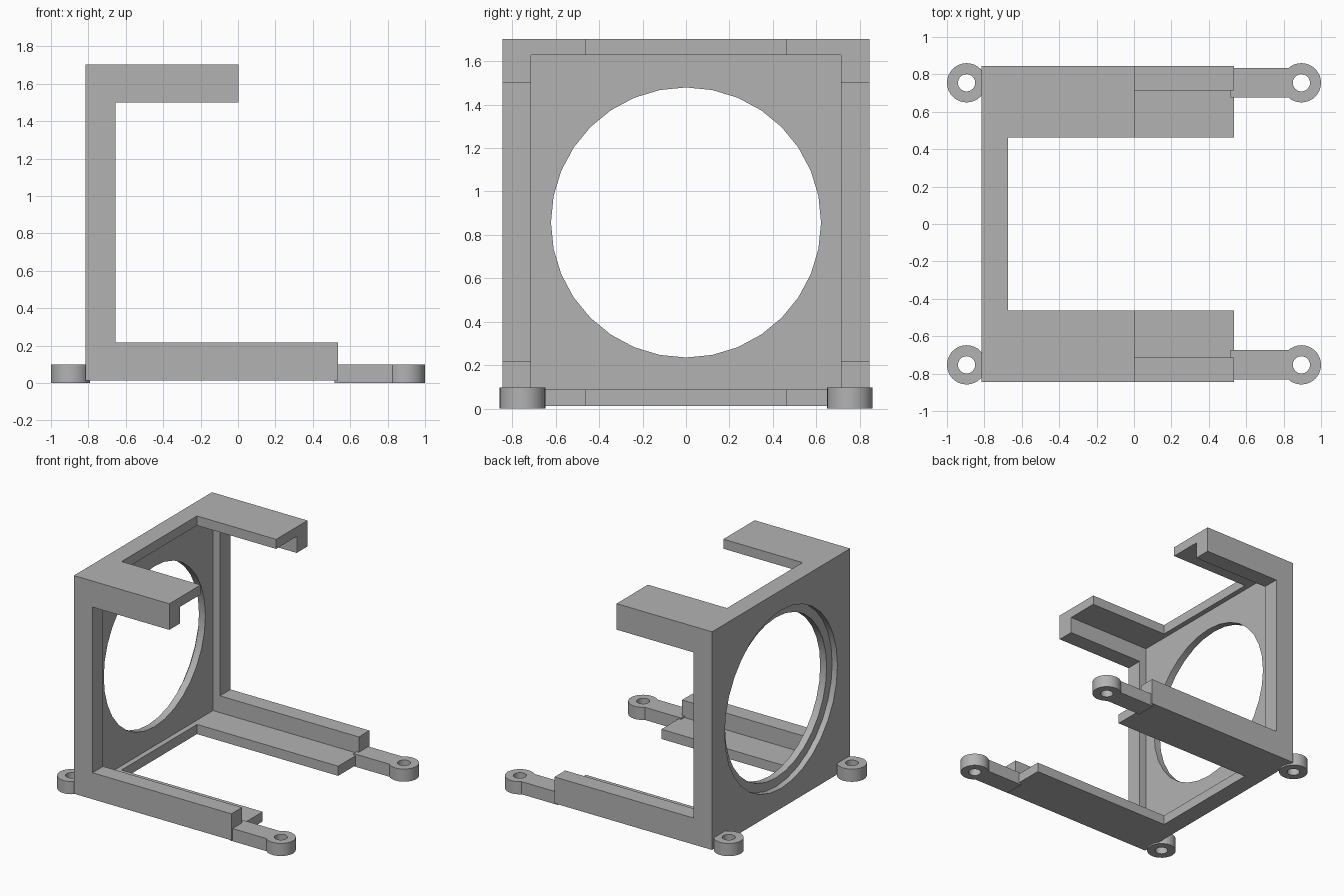
import bpy
import math

default = bpy.data.objects.get("Cube")
if default:
    bpy.data.objects.remove(default, do_unlink=True)

grey = bpy.data.materials.new("plain grey")
grey.use_nodes = True
colour = (0.45, 0.45, 0.45, 1)
grey.diffuse_color = colour
grey.node_tree.nodes["Principled BSDF"].inputs["Base Color"].default_value = colour


def box(name, x, y, z):
    """Box from (low, high) ranges on each axis."""
    ranges = (x, y, z)
    bpy.ops.mesh.primitive_cube_add(size=1, location=[(a + b) / 2 for a, b in ranges])
    ob = bpy.context.object
    ob.name = name
    ob.scale = [b - a for a, b in ranges]
    bpy.ops.object.transform_apply(location=True, rotation=True, scale=True)
    return ob


def cylinder(name, radius, depth, location, along_x=False):
    bpy.ops.mesh.primitive_cylinder_add(
        vertices=32, radius=radius, depth=depth, location=location,
        rotation=(0, math.pi / 2 if along_x else 0, 0))
    ob = bpy.context.object
    ob.name = name
    bpy.ops.object.transform_apply(location=True, rotation=True, scale=True)
    return ob


def combine(ob, tool, operation="DIFFERENCE"):
    """Apply a boolean and remove the tool object."""
    tool.hide_render = True
    mod = ob.modifiers.new(operation.lower(), "BOOLEAN")
    mod.operation = operation
    mod.solver = "EXACT"
    mod.object = tool
    bpy.context.view_layer.objects.active = ob
    bpy.ops.object.modifier_apply(modifier=mod.name)
    bpy.data.objects.remove(tool, do_unlink=True)


def finish(ob):
    ob.data.materials.clear()
    ob.data.materials.append(grey)
    bpy.ops.object.select_all(action="DESELECT")
    ob.select_set(True)
    bpy.context.view_layer.objects.active = ob
    bpy.ops.object.shade_smooth_by_angle(angle=math.radians(30))


# Bracket frame, carved out of one block
BACK, BASE, TOP, SIDE = -0.815, 0.012, 1.702, 0.845
MID = (BASE + TOP) / 2
frame = box("bracket_frame", (BACK, 0.535), (-SIDE, SIDE), (BASE, TOP))
cuts = [
    ((-0.715, 2), (-0.715, 0.715), (0.087, 1.628)),  # cavity in front of the plate
    ((-0.655, 2), (-2, 2), (0.217, 1.5)),            # open sides
    ((-0.675, 2), (-0.462, 0.462), (-1, 3)),         # gap between the arms
    ((0.003, 2), (-2, 2), (0.217, 3)),               # shorter upper arms
]
for cut in cuts:
    combine(frame, box("cutter", *cut))

# Round opening with a shallow wider step on the outer face
combine(frame, cylinder("cutter", 0.622, 1, (BACK, 0, MID), True))
combine(frame, cylinder("cutter", 0.69, 0.09, (BACK, 0, MID), True))
finish(frame)

# Screw lugs at the corners; the far pair sits on short bars
HEIGHT = 0.098
for side, y in (("front", -0.753), ("back", 0.755)):
    for end, x in (("right", -0.895), ("left", 0.895)):
        lug = cylinder(f"{side}_{end}_screw_lug", 0.105, HEIGHT, (x, y, HEIGHT / 2))
        if x > 0:
            bar = box("bar", (0.515, 0.83), (y - 0.078, y + 0.078), (0, HEIGHT))
            combine(lug, bar, "UNION")
        combine(lug, cylinder("cutter", 0.046, 1, (x, y, 0)))
        finish(lug)
